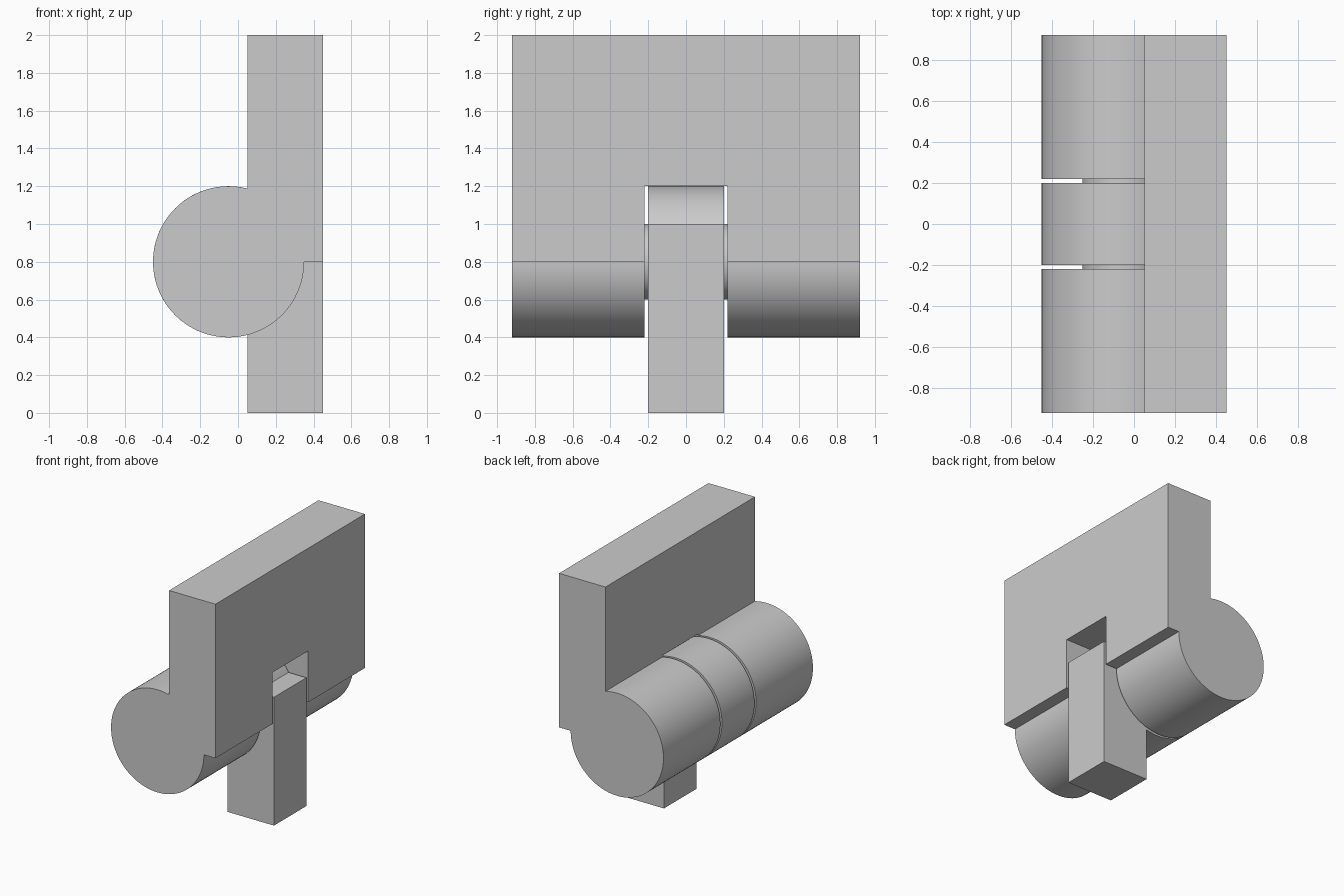
import bpy
import bmesh
import math

if "Cube" in bpy.data.objects:
    bpy.data.objects.remove(bpy.data.objects["Cube"], do_unlink=True)

# Main dimensions
AXIS_X, AXIS_Z, RADIUS = -0.05, 0.8, 0.4
PLATE_IN, PLATE_OUT = 0.05, 0.45
HALF_WIDTH, TONGUE_HALF, NOTCH_HALF = 0.92, 0.2, 0.22

grey = bpy.data.materials.new("light grey")
grey.use_nodes = True
colour = (0.6, 0.6, 0.6, 1)
grey.diffuse_color = colour
grey.node_tree.nodes["Principled BSDF"].inputs["Base Color"].default_value = colour


def arc(start, end, steps=72, radius=RADIUS):
    """Points (x, z) on a circle around the hinge axis, angles in radians."""
    angles = [start + (end - start) * i / steps for i in range(steps + 1)]
    return [(AXIS_X + radius * math.cos(a), AXIS_Z + radius * math.sin(a)) for a in angles]


def extrude_profile(name, points, half):
    """Prism with an (x, z) outline running from -half to half along y."""
    bm = bmesh.new()
    base = bm.faces.new([bm.verts.new((x, -half, z)) for x, z in points])
    result = bmesh.ops.extrude_face_region(bm, geom=[base])
    moved = [v for v in result["geom"] if isinstance(v, bmesh.types.BMVert)]
    bmesh.ops.translate(bm, vec=(0, 2 * half, 0), verts=moved)
    bmesh.ops.recalc_face_normals(bm, faces=bm.faces)
    mesh = bpy.data.meshes.new(name)
    bm.to_mesh(mesh)
    bm.free()
    obj = bpy.data.objects.new(name, mesh)
    bpy.context.collection.objects.link(obj)
    mesh.materials.append(grey)
    return obj


def activate(obj):
    bpy.ops.object.select_all(action="DESELECT")
    obj.select_set(True)
    bpy.context.view_layer.objects.active = obj


# Angle where the barrel meets the inner face of the plates
meet = math.acos((PLATE_IN - AXIS_X) / RADIUS)

# Wide upper leaf with its barrel
upper_leaf = extrude_profile(
    "upper_leaf",
    arc(meet, 2 * math.pi) + [(PLATE_OUT, AXIS_Z), (PLATE_OUT, 2), (PLATE_IN, 2)],
    HALF_WIDTH)

# Notch for the tongue
top = AXIS_Z + RADIUS
cutter = extrude_profile("notch_cutter", [(-1, 0), (1, 0), (1, top), (-1, top)], NOTCH_HALF)
cutter.hide_render = True
activate(upper_leaf)
notch = upper_leaf.modifiers.new("notch", "BOOLEAN")
notch.operation = "DIFFERENCE"
notch.solver = "EXACT"
notch.object = cutter
bpy.ops.object.modifier_apply(modifier=notch.name)
bpy.data.objects.remove(cutter, do_unlink=True)

# Narrow lower leaf with the middle knuckle
tongue_top = AXIS_Z + 0.2
lower_leaf = extrude_profile(
    "lower_leaf",
    arc(math.asin(0.2 / RADIUS), 2 * math.pi - meet)
    + [(PLATE_IN, 0), (PLATE_OUT, 0), (PLATE_OUT, tongue_top)],
    TONGUE_HALF)

# Pin showing in the gaps beside the knuckle
pin = extrude_profile("hinge_pin", arc(0, 2 * math.pi, radius=0.2)[:-1], NOTCH_HALF + 0.02)

# Smooth barrels, crisp corners
for part in (upper_leaf, lower_leaf, pin):
    activate(part)
    bpy.ops.object.shade_smooth_by_angle(angle=math.radians(30))
